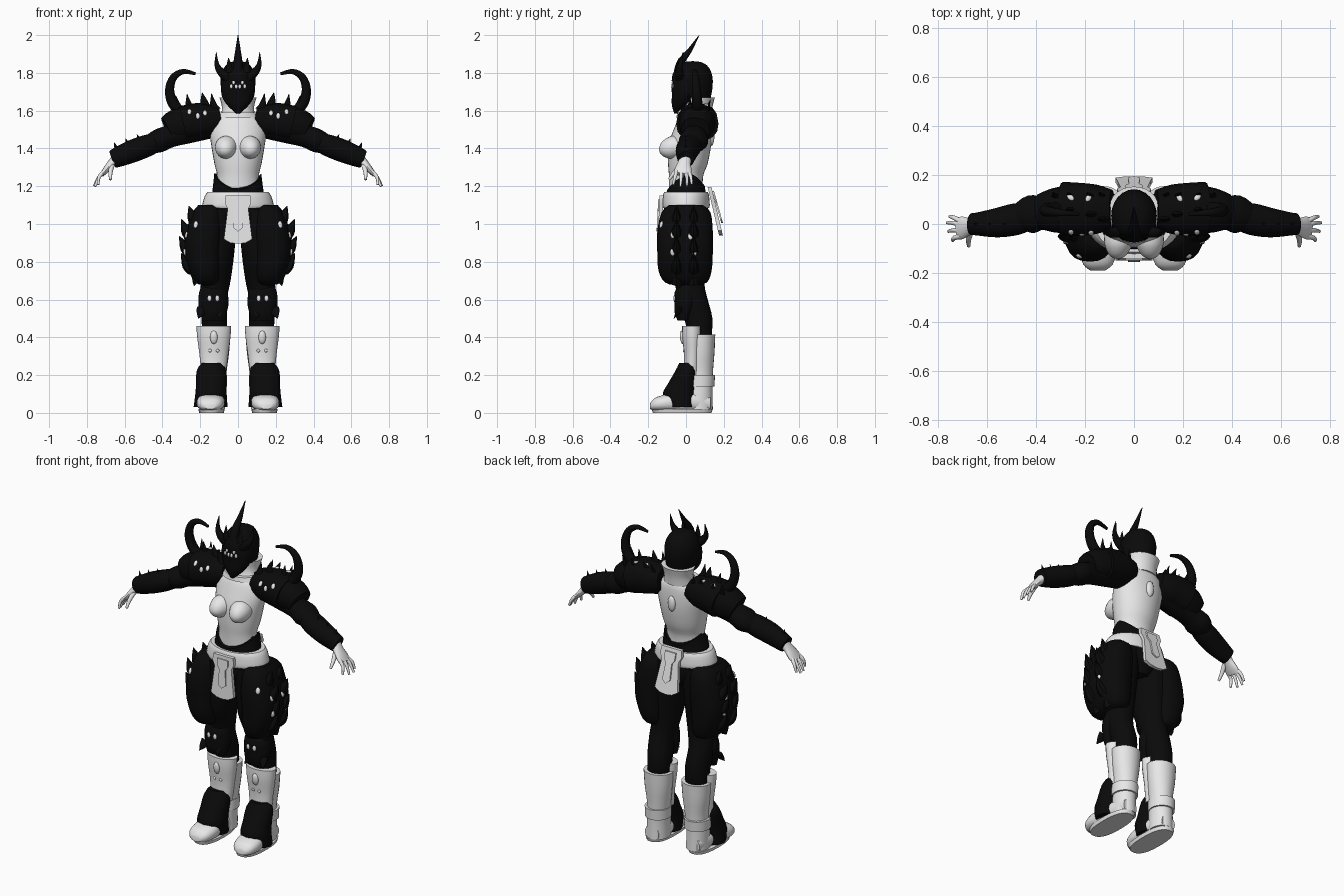
import bpy, bmesh, math
from mathutils import Vector
from mathutils.bvhtree import BVHTree

cube = bpy.data.objects.get("Cube")
if cube:
    bpy.data.objects.remove(cube)


def material(name, value):
    m = bpy.data.materials.new(name)
    m.use_nodes = True
    colour = (value, value, value, 1)
    m.diffuse_color = colour
    m.node_tree.nodes["Principled BSDF"].inputs["Base Color"].default_value = colour
    return m


BLACK = material("black armour", .003)
LIGHT = material("light grey", .8)
UP, FORWARD = Vector((0, 0, 1)), Vector((0, -1, 0))
parts = []


def add(name, bm, mat, mirror=False):
    bmesh.ops.recalc_face_normals(bm, faces=bm.faces)
    mesh = bpy.data.meshes.new(name)
    bm.to_mesh(mesh)
    bm.free()
    mesh.materials.append(mat)
    ob = bpy.data.objects.new(name, mesh)
    bpy.context.collection.objects.link(ob)
    if mirror:
        ob.modifiers.new("Mirror", 'MIRROR').use_mirror_merge = False
    parts.append(ob)
    return ob


def spline(rows, steps):
    """Smoothly interpolate section rows."""
    out = []
    for i in range(len(rows) - 1):
        a, b = rows[max(i - 1, 0)], rows[i]
        c, d = rows[i + 1], rows[min(i + 2, len(rows) - 1)]
        for s in range(steps):
            t = s / steps
            out.append([q + t / 2 * (r - p + t * (2 * p - 5 * q + 4 * r - w + t * (3 * (q - r) + w - p)))
                        for p, q, r, w in zip(a, b, c, d)])
    return out + [list(rows[-1])]


def loft(name, rows, mat, mirror=False, axis=None, n=24, steps=3, power=1, edit=None):
    """Skin elliptical sections given as x, y, z, radius, radius."""
    rows = spline(rows, steps)
    bm, rings = bmesh.new(), []
    mids = [Vector(r[:3]) for r in rows]
    for i, r in enumerate(rows):
        t = axis or (mids[min(i + 1, len(mids) - 1)] - mids[max(i - 1, 0)]).normalized()
        ref = Vector((1, 0, 0)) if abs(t.y) > .9 else Vector((0, 1, 0))
        v = (ref - t * t.dot(ref)).normalized()
        u = v.cross(t)
        ring = []
        for k in range(n):
            c, s = math.cos(math.tau * k / n), math.sin(math.tau * k / n)
            c, s = (math.copysign(abs(q) ** power, q) for q in (c, s))
            ring.append(bm.verts.new(mids[i] + u * c * max(r[3], .001) + v * s * max(r[4], .001)))
        rings.append(ring)
    for a, b in zip(rings, rings[1:]):
        for k in range(n):
            bm.faces.new((a[k], a[(k + 1) % n], b[(k + 1) % n], b[k]))
    bm.faces.new(rings[0])
    bm.faces.new(rings[-1])
    if edit:
        edit(rings)
    return add(name, bm, mat, mirror)


def horn(name, points, radius, mat=BLACK, mirror=True, flat=1, tip=.05, n=10):
    """Tapered curve through the points."""
    last = len(points) - 1
    rows = [(*p, radius * (1 - (1 - tip) * (i / last) ** 1.5),
             radius * flat * (1 - (1 - tip) * (i / last) ** 1.5)) for i, p in enumerate(points)]
    return loft(name, rows, mat, mirror, n=n, steps=4)


def spike(name, base, tip, radius, flat=.5):
    """Short thorn with a slight upward hook."""
    a, b = Vector(base), Vector(tip)
    mid = (a + b) / 2 - UP * .2 * (b - a).length * (1 if abs((b - a).x) > .02 else 0)
    horn(name, [a, mid, b], radius, flat=flat, n=8)


def stud(name, target, point, size, tall=1.5, mirror=True):
    """Oval rivet snapped to the surface of another part."""
    mesh = target.data
    tree = BVHTree.FromPolygons([v.co for v in mesh.vertices], [p.vertices for p in mesh.polygons])
    loc, normal, _, _ = tree.find_nearest(Vector(point))
    bm = bmesh.new()
    bmesh.ops.create_uvsphere(bm, u_segments=12, v_segments=8, radius=size)
    rot = normal.to_track_quat('Z', 'Y')
    for v in bm.verts:
        v.co = rot @ Vector((v.co.x, v.co.y * tall, v.co.z * .6)) + loc
    add(name, bm, LIGHT, mirror)


def plate(name, half, top, bottom, thick, mat=LIGHT):
    """Symmetrical hanging plate: half outline in x, z, sloped between two depths."""
    outline = half + [(-x, z) for x, z in reversed(half) if x]
    zs = [z for _, z in half]
    bm, sides = bmesh.new(), []
    for d in (0, thick):
        sides.append([bm.verts.new((x, bottom + (top - bottom) * (z - min(zs)) / (max(zs) - min(zs)) + d, z))
                      for x, z in outline])
        bm.faces.new(sides[-1])
    for k in range(len(outline)):
        j = (k + 1) % len(outline)
        bm.faces.new((sides[0][k], sides[0][j], sides[1][j], sides[1][k]))
    return add(name, bm, mat)


# Torso, neck and collar
torso = loft("torso", [(0, 0, 1.16, .12, .09), (0, 0, 1.25, .11, .09), (0, .01, 1.32, .125, .105),
                       (0, .02, 1.42, .142, .113), (0, .035, 1.5, .15, .1), (0, .045, 1.56, .13, .085),
                       (0, .05, 1.6, .075, .065), (0, .05, 1.7, .06, .06)], LIGHT, axis=UP, n=32)
loft("bust", [(.06, -.03, 1.41, .055, .06), (.063, -.08, 1.405, .06, .058), (.066, -.12, 1.4, .042, .04),
              (.067, -.138, 1.397, .02, .02), (.067, -.143, 1.396, 0, 0)], LIGHT, True, axis=FORWARD)
loft("collar", [(0, .06, 1.57, .09, .075), (0, .07, 1.62, .085, .07), (0, .075, 1.67, .098, .078)],
     LIGHT, axis=UP)
loft("neckline", [(0, .035, 1.565, .115, .085), (0, .04, 1.59, .1, .085)], LIGHT, axis=UP)
stud("back_oval", torso, (0, .2, 1.46), .025, 1.9, False)


# Trousers with a waistband that dips at the front
def dip(rings):
    for v in rings[-1]:
        v.co.z += .06 * (v.co.x / .115) ** 2 + (.02 if v.co.y > 0 else 0)


loft("trousers", [(0, 0, .95, .06, .09), (0, 0, 1.02, .16, .115), (0, 0, 1.1, .165, .115),
                  (0, 0, 1.18, .125, .1)], BLACK, axis=UP, n=32, edit=dip)
loft("belt", [(0, 0, 1.085, .185, .122), (0, 0, 1.1, .19, .126), (0, 0, 1.15, .175, .122),
              (0, 0, 1.17, .16, .115)], LIGHT, axis=UP, n=32)
cloth = [(0, 1.15), (.065, 1.15), (.07, 1.11), (.055, 1.08), (.075, .92), (.04, .9), (0, .895)]
tab = [(0, 1.13), (.035, 1.13), (.035, 1.09), (.02, 1.07), (.025, .98), (0, .96)]
plate("front_flap", cloth, -.14, -.15, .02)
plate("front_flap_tab", tab, -.147, -.156, .009)
plate("back_flap", [(x, z + .045) for x, z in cloth], .115, .175, .02)
plate("back_flap_tab", [(x, z + .045) for x, z in tab], .139, .187, .009)

# Legs and thigh armour
loft("legs", [(.09, 0, 1.08, .09, .11), (.105, 0, .95, .095, .115), (.11, 0, .8, .085, .105),
              (.12, .02, .68, .077, .078), (.13, .035, .6, .07, .08), (.125, .065, .5, .068, .075),
              (.125, .075, .4, .065, .06)], BLACK, True, axis=UP)
thigh = loft("thigh_armour", [(.15, 0, 1.1, .06, .09), (.16, 0, 1.06, .08, .13), (.175, -.005, .96, .1, .147),
                              (.185, -.005, .85, .103, .147), (.175, -.005, .75, .085, .14),
                              (.165, 0, .69, .06, .11), (.16, 0, .675, .02, .05)],
             BLACK, True, axis=UP, power=.8)
for z, x, reach in ((1.02, .22, .04), (.95, .25, .05), (.86, .25, .06), (.77, .24, .06), (.7, .2, .03)):
    for y in (-.05, .04):
        spike("thigh_spike", (x, y, z), (x + reach, y, z + .075), .045, .8)
for point in ((.4, .03, .96), (.4, -.1, .97), (.4, -.1, .85), (.4, .06, .84), (.26, -.2, 1.02)):
    stud("thigh_stud", thigh, point, .013)

# Knee guards
knee = loft("knee_guard", [(.125, .01, .69, .06, .04), (.13, 0, .64, .075, .06), (.13, 0, .58, .08, .062),
                           (.13, -.01, .53, .07, .05), (.13, -.015, .49, .06, .03)], BLACK, True, axis=UP)
for x in (.09, .17):
    stud("knee_stud", knee, (x, -.2, .605), .011)
    spike("knee_spike", (x + .02, -.03, .55), (x + .04 * (x > .1), -.065, .5), .03)

# Boots
loft("boot_shaft", [(.125, .08, .415, .085, .075), (.125, .08, .32, .078, .071), (.125, .075, .22, .065, .068),
                    (.13, .07, .12, .062, .07), (.13, .07, .02, .062, .072)], LIGHT, True, axis=UP)
shin = loft("shin_plate", [(.128, .035, .46, .092, .055), (.128, .035, .4, .088, .055),
                           (.128, .035, .3, .075, .045), (.13, .03, .2, .065, .045)], LIGHT, True, axis=UP)
loft("boot_strap", [(.13, .076, .14, .071, .074), (.13, .078, .2, .072, .076)], LIGHT, True, axis=UP)
loft("foot", [(.135, .13, .05, .04, .045), (.135, .06, .06, .055, .06), (.14, -.03, .06, .055, .068),
              (.145, -.11, .052, .045, .074), (.147, -.165, .045, .034, .06), (.148, -.19, .035, .015, .03)],
     LIGHT, True, axis=FORWARD, power=.85)
loft("sole", [(.14, -.02, 0, .065, .155), (.14, -.02, .02, .07, .162)], LIGHT, True, axis=UP, power=.8)
loft("foot_guard", [(.14, .01, .265, .05, .045), (.14, .005, .225, .078, .06), (.142, -.02, .15, .08, .078),
                    (.143, -.035, .1, .083, .088), (.145, -.025, .03, .09, .07)], BLACK, True, axis=UP, n=12)
stud("shin_oval", shin, (.135, -.2, .385), .02, 1.8)
for x in (.09, .18):
    stud("shin_stud", shin, (x, -.2, .315), .009, 1)

# Arms and layered shoulder pads
loft("upper_arm", [(.12, .05, 1.53, .07, .07), (.25, .05, 1.5, .07, .07), (.36, .045, 1.465, .06, .065),
                   (.42, .04, 1.44, .062, .078), (.47, .03, 1.42, .05, .055)], BLACK, True)
forearm = loft("forearm_guard", [(.43, .03, 1.435, .05, .055), (.48, .02, 1.415, .058, .065),
                                 (.56, .005, 1.385, .06, .06), (.64, 0, 1.352, .052, .047),
                                 (.665, 0, 1.342, .046, .044)], BLACK, True)
pad = loft("shoulder_pad", [(.09, .06, 1.56, .06, .08), (.15, .06, 1.55, .085, .1), (.22, .06, 1.545, .095, .108),
                            (.29, .06, 1.53, .095, .112)], BLACK, True, n=16, power=.85)
loft("outer_lame", [(.26, .06, 1.54, .09, .1), (.33, .055, 1.52, .085, .09), (.375, .05, 1.5, .07, .075)],
     BLACK, True, n=16, power=.85)
for x, y in ((.12, .02), (.17, .04), (.25, .06), (.31, .05)):
    spike("pad_spike", (x, y, 1.6), (x + .02, y, 1.695 - .1 * abs(x - .17)), .03)
    spike("rear_pad_spike", (x, .1, 1.58), (x + .02, .13, 1.66), .025)
for point in ((.18, .13, 1.7), (.27, .13, 1.7), (.17, -.09, 1.6), (.26, -.07, 1.62), (.21, -.09, 1.58)):
    stud("pad_stud", pad, point, .011)
horn("shoulder_horn", [(.29, .06, 1.58), (.345, .06, 1.64), (.362, .055, 1.71), (.342, .05, 1.775),
                       (.29, .045, 1.807), (.225, .04, 1.795)], .03, tip=.25)
for x in (.5, .56, .62):
    spike("forearm_spike", (x, 0, 1.6 - .37 * x), (x + .035, 0, 1.66 - .37 * x), .025)

# Hands
loft("palm", [(.64, 0, 1.35, .03, .033), (.67, -.01, 1.32, .022, .035), (.7, -.015, 1.285, .017, .046),
              (.72, -.02, 1.262, .012, .044)], LIGHT, True, n=16)
for y, x, z in ((.03, .752, 1.21), (.005, .763, 1.2), (-.03, .757, 1.198), (-.068, .74, 1.208)):
    horn("finger", [(.705, y * .6 - .008, 1.28), (.735, y * .85, 1.25), (x, y, z)], .011, LIGHT, tip=.55)
horn("thumb", [(.665, -.025, 1.315), (.675, -.06, 1.275), (.675, -.09, 1.235)], .014, LIGHT, tip=.5)

# Helmet, face mask and horns
helmet = loft("helmet", [(0, .045, 1.665, .08, .085), (0, .035, 1.72, .09, .105), (0, .033, 1.78, .092, .107),
                         (0, .035, 1.83, .072, .085), (0, .035, 1.856, .04, .048), (0, .035, 1.862, 0, 0)],
              BLACK, axis=UP)
mask = loft("face_mask", [(0, -.05, 1.585, .01, .012), (0, -.03, 1.63, .058, .045), (0, -.01, 1.68, .086, .065),
                          (0, -.005, 1.75, .09, .07), (0, .01, 1.8, .07, .07)], BLACK, axis=UP, n=12)
horn("crest_horn", [(0, -.045, 1.77), (0, -.03, 1.85), (0, .02, 1.92), (0, .07, 2)], .03, mirror=False, flat=.9)
horn("helmet_horn", [(.05, -.03, 1.77), (.09, -.035, 1.805), (.112, -.03, 1.845), (.115, -.015, 1.91)], .026)
spike("brow_spike", (.045, -.05, 1.8), (.05, -.04, 1.88), .02)
for x, z in ((.05, 1.775), (.062, 1.735), (.035, 1.73)):
    stud("mask_stud", mask, (x, -.2, z), .008)

# Smooth shading with sharp edges kept
bpy.ops.object.select_all(action='DESELECT')
for ob in parts:
    ob.select_set(True)
bpy.context.view_layer.objects.active = parts[0]
bpy.ops.object.shade_smooth_by_angle(angle=math.radians(40))
